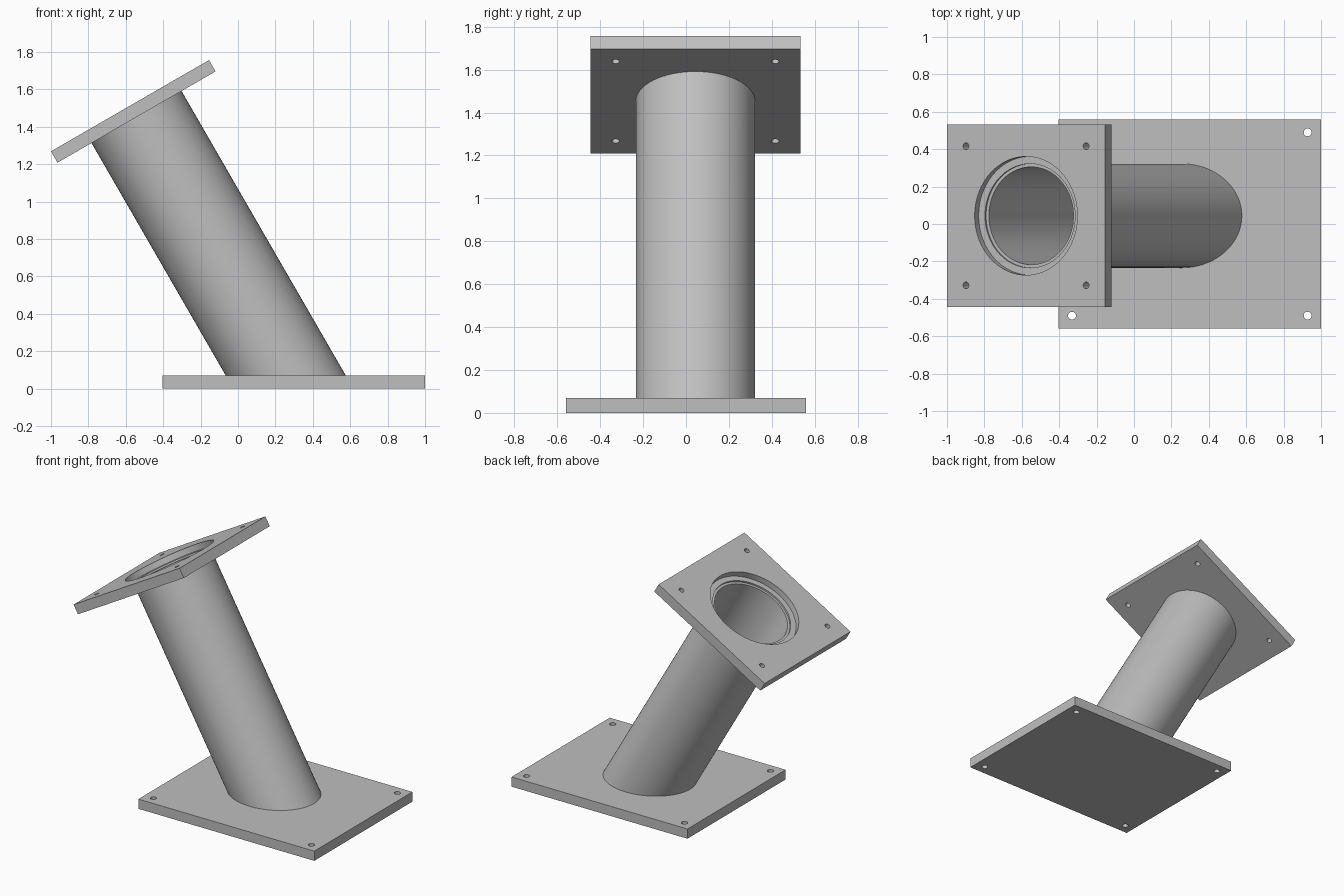
import bpy, bmesh
from math import radians
from mathutils import Matrix, Vector

cube = bpy.data.objects.get("Cube")
if cube:
    bpy.data.objects.remove(cube, do_unlink=True)

steel = bpy.data.materials.new("plain grey steel")
steel.use_nodes = True
GREY = (0.52, 0.52, 0.52, 1)
steel.diffuse_color = GREY
steel.node_tree.nodes["Principled BSDF"].inputs["Base Color"].default_value = GREY

THICK = 0.07
TUBE_R, BORE_R = 0.278, 0.261
# Frame of the tilted flange: origin at the centre of its outer face
TILT = Matrix.Translation((-0.5775, 0.044, 1.513)) @ Matrix.Rotation(radians(-30), 4, 'Y')


def add_object(name, bm):
    bmesh.ops.recalc_face_normals(bm, faces=bm.faces)
    mesh = bpy.data.meshes.new(name)
    bm.to_mesh(mesh)
    bm.free()
    mesh.materials.append(steel)
    obj = bpy.data.objects.new(name, mesh)
    bpy.context.collection.objects.link(obj)
    return obj


def smooth(obj):
    bpy.ops.object.select_all(action='DESELECT')
    obj.select_set(True)
    bpy.context.view_layer.objects.active = obj
    bpy.ops.object.shade_smooth_by_angle(angle=radians(30))


def plate(name, frame, size, holes):
    """Plate with its outer face at local z = 0; holes are (x, y, radius, depth)."""
    bm = bmesh.new()
    bmesh.ops.create_cube(bm, size=1, matrix=Matrix.Translation((0, 0, -THICK / 2))
                          @ Matrix.Diagonal((*size, THICK, 1)))
    obj = add_object(name, bm)
    for x, y, radius, depth in holes:
        bm = bmesh.new()
        bmesh.ops.create_cone(bm, cap_ends=True, segments=96 if radius > 0.1 else 24,
                              radius1=radius, radius2=radius, depth=2 * depth,
                              matrix=Matrix.Translation((x, y, 0)))
        cutter = add_object("hole_cutter", bm)
        cutter.hide_render = True
        mod = obj.modifiers.new("hole", 'BOOLEAN')
        mod.operation, mod.solver, mod.object = 'DIFFERENCE', 'EXACT', cutter
        bpy.context.view_layer.objects.active = obj
        bpy.ops.object.modifier_apply(modifier=mod.name)
        bpy.data.objects.remove(cutter, do_unlink=True)
    obj.data.transform(frame)
    smooth(obj)
    return obj


def corner_holes(dx, dy, radius):
    return [(sx * dx, sy * dy, radius, 0.2) for sx in (-1, 1) for sy in (-1, 1)]


# Base plate with four bolt holes
plate("base_plate", Matrix.Translation((0.2985, 0, THICK)), (1.403, 1.118),
      corner_holes(0.63, 0.49, 0.021))

# Tilted flange with bolt holes, a shallow counterbore and a through bore
plate("top_flange", TILT, (0.976, 0.978),
      corner_holes(0.371, 0.372, 0.018)
      + [(0, 0, 0.317, 0.043), (0, 0, TUBE_R, 0.2)])

# Hollow slanted tube, trimmed level with the base plate
bm = bmesh.new()
profile = [(TUBE_R, -2), (TUBE_R, -0.055), (BORE_R, -0.055), (BORE_R, -2)]
verts = [bm.verts.new((r, 0, z)) for r, z in profile]
edges = [bm.edges.new(pair) for pair in zip(verts, verts[1:])]
bmesh.ops.spin(bm, geom=verts + edges, axis=(0, 0, 1), cent=(0, 0, 0),
               angle=radians(360), steps=96, use_merge=True)
bmesh.ops.remove_doubles(bm, verts=bm.verts, dist=0.0001)
bm.transform(TILT)
bmesh.ops.bisect_plane(bm, geom=bm.verts[:] + bm.edges[:] + bm.faces[:],
                       plane_co=Vector((0, 0, THICK - 0.002)), plane_no=(0, 0, 1),
                       clear_inner=True)
smooth(add_object("slanted_tube", bm))
